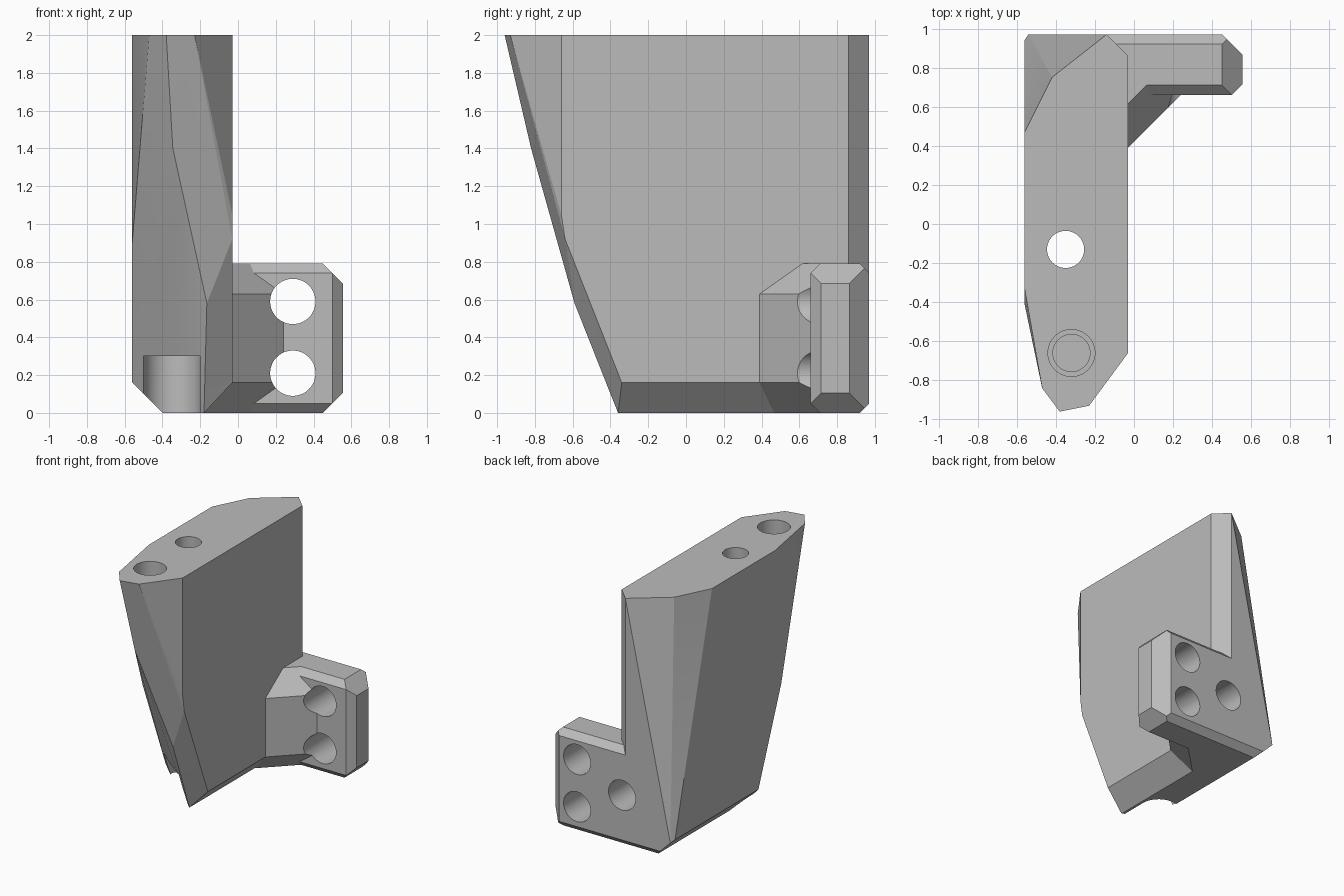
import bpy
import bmesh
import math
from mathutils import Vector, Matrix

if "Cube" in bpy.data.objects:
    bpy.data.objects.remove(bpy.data.objects["Cube"], do_unlink=True)

grey = bpy.data.materials.new("plain grey")
grey.use_nodes = True
GREY = (0.5, 0.5, 0.5, 1)
grey.diffuse_color = GREY
grey.node_tree.nodes["Principled BSDF"].inputs["Base Color"].default_value = GREY


def finish(name, bm):
    bmesh.ops.recalc_face_normals(bm, faces=bm.faces)
    mesh = bpy.data.meshes.new(name)
    bm.to_mesh(mesh)
    bm.free()
    mesh.materials.append(grey)
    ob = bpy.data.objects.new(name, mesh)
    bpy.context.collection.objects.link(ob)
    return ob


def hull(name, points):
    bm = bmesh.new()
    for p in points:
        bm.verts.new(p)
    res = bmesh.ops.convex_hull(bm, input=bm.verts)
    loose = [v for v in bm.verts if not v.link_faces]
    bmesh.ops.delete(bm, geom=loose, context="VERTS")
    bmesh.ops.dissolve_limit(bm, angle_limit=math.radians(1), verts=bm.verts, edges=bm.edges)
    return finish(name, bm)


def chamfered_box(name, low, high, planes=()):
    """Box from low to high, trimmed by (point, outward normal) planes."""
    low, high = Vector(low), Vector(high)
    bm = bmesh.new()
    bmesh.ops.create_cube(bm, size=1, matrix=Matrix.Translation((low + high) / 2)
                          @ Matrix.Diagonal((*(high - low), 1)))
    for point, normal in planes:
        cut = bmesh.ops.bisect_plane(bm, geom=bm.verts[:] + bm.edges[:] + bm.faces[:],
                                     plane_co=point, plane_no=normal, clear_outer=True)
        edges = [e for e in cut["geom_cut"] if isinstance(e, bmesh.types.BMEdge)]
        bmesh.ops.contextual_create(bm, geom=edges)
    return finish(name, bm)


def cylinder(name, start, end, radius):
    start, end = Vector(start), Vector(end)
    axis = end - start
    bm = bmesh.new()
    bmesh.ops.create_cone(bm, cap_ends=True, segments=48, radius1=radius, radius2=radius,
                          depth=axis.length, matrix=Matrix.Translation((start + end) / 2)
                          @ axis.to_track_quat("Z", "Y").to_matrix().to_4x4())
    return finish(name, bm)


def combine(target, tool, operation):
    mod = target.modifiers.new(tool.name, "BOOLEAN")
    mod.operation = operation
    mod.solver = "EXACT"
    mod.object = tool
    bpy.context.view_layer.objects.active = target
    bpy.ops.object.modifier_apply(modifier=mod.name)
    bpy.data.objects.remove(tool, do_unlink=True)


# Tapered upright block
top = [(-.56, -.33), (-.47, -.84), (-.38, -.96), (-.23, -.93), (-.03, -.66),
       (-.03, .86), (-.14, .97), (-.42, .75), (-.56, .47)]
front = [(-.03, -.66, 1.05), (-.03, -.64, .92), (-.03, -.34, .16), (-.165, -.59, .58),
         (-.345, -.82, 1.4), (-.18, -.36, 0), (-.4, -.19, 0), (-.56, -.12, .16), (-.56, -.41, .9)]
back = [(-.4, .92, 0), (-.18, .92, 0), (-.45, .97, .05), (-.14, .97, .05), (-.54, .97, .14),
        (-.56, .94, .16), (-.03, .86, .16)]
bracket = hull("bracket_block", [(x, y, 2) for x, y in top] + front + back)

# Side flange with chamfered rim
rim = [((.45, .97, 0), (1, 1, 0)), ((.5, .66, 0), (1, -1, 0))]
for z, up in ((0, -1), (.79, 1)):
    rim += [((.45, 0, z), (1, 0, up)), ((0, .92, z), (0, 1, up)), ((0, .71, z), (0, -1, up))]
flange = chamfered_box("side_flange", (-.2, .66, 0), (.555, .97, .79), rim)

# Diagonal gusset between block and flange
slope = math.sqrt(2)
gusset = chamfered_box("gusset", (-.2, .2, 0), (.3, .9, .79), [
    ((-.03, .39, 0), (1, -1, 0)),
    ((-.03, .39, .63), (1, -1, slope)),
    ((-.03, .39, .16), (1, -1, -slope))])

combine(flange, gusset, "UNION")
combine(bracket, flange, "UNION")

# Bolt holes, blind holes and the open slot under the block
cutters = [
    cylinder("upright_hole", (-.35, -.13, -.1), (-.35, -.13, 2.1), .095),
    cylinder("insert_bore", (-.32, -.66, 1.75), (-.32, -.66, 2.1), .12),
    cylinder("insert_pilot", (-.32, -.66, 1.5), (-.32, -.66, 1.9), .095),
    cylinder("slot_end", (-.35, -.13, -.1), (-.35, -.13, .3), .15),
    chamfered_box("slot", (-.5, -.8, -.1), (-.2, -.13, .3)),
    cylinder("back_blind_hole", (-.11, .55, .41), (-.11, 1.1, .41), .12),
]
for z in (.21, .59):
    cutters.append(cylinder("flange_hole", (.29, .3, z), (.29, 1.1, z), .12))
for cutter in cutters:
    combine(bracket, cutter, "DIFFERENCE")

# Smooth bores, crisp edges
bpy.ops.object.select_all(action="DESELECT")
bracket.select_set(True)
bpy.context.view_layer.objects.active = bracket
bpy.ops.object.shade_smooth_by_angle(angle=math.radians(12))
